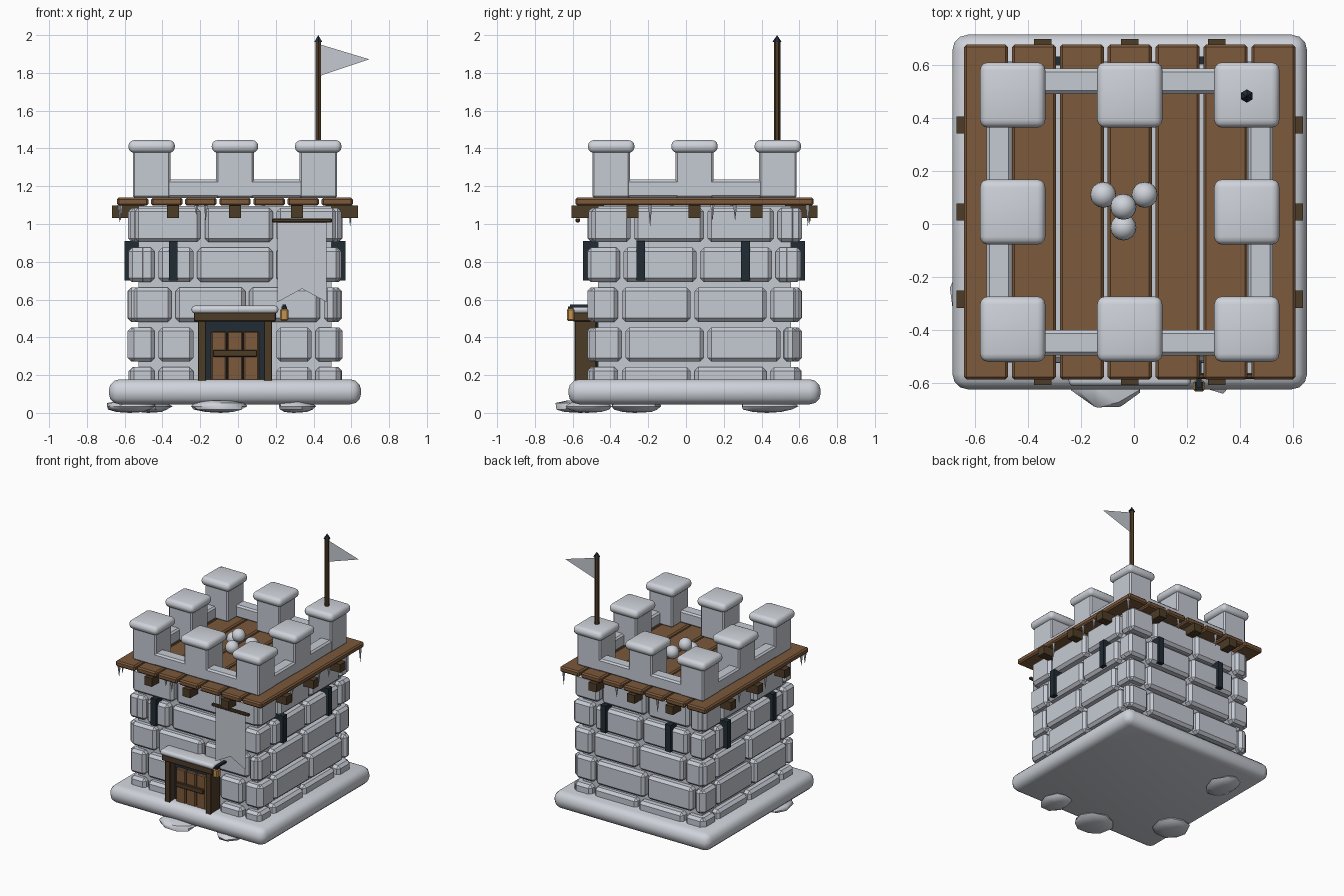
import bpy, bmesh, math, random
from mathutils import Matrix, Vector

random.seed(4)
cube = bpy.data.objects.get("Cube")
if cube:
    bpy.data.objects.remove(cube, do_unlink=True)

CENTRE = Vector((-0.016, 0.045, 0))


def material(name, rgb):
    m = bpy.data.materials.new(name)
    m.use_nodes = True
    m.diffuse_color = (*rgb, 1)
    m.node_tree.nodes["Principled BSDF"].inputs["Base Color"].default_value = (*rgb, 1)
    return m


STONE = material("stone grey", (0.56, 0.59, 0.65))
SNOW = material("snow white", (0.62, 0.65, 0.70))
CLOTH = material("cloth grey", (0.56, 0.59, 0.64))
WOOD = material("plank brown", (0.20, 0.10, 0.043))
BEAM = material("beam dark brown", (0.075, 0.045, 0.02))
IRON = material("iron black", (0.015, 0.025, 0.035))
GOLD = material("lantern gold", (0.55, 0.29, 0.08))


def box(bm, x, y, z, turn=0):
    """Add a box from (low, high) ranges, turned by quarter turns about z."""
    mid = [(a + b) / 2 for a, b in (x, y, z)]
    size = [b - a for a, b in (x, y, z)]
    m = (Matrix.Rotation(turn * math.pi / 2, 4, "Z")
         @ Matrix.Translation(mid) @ Matrix.Diagonal((*size, 1)))
    bmesh.ops.create_cube(bm, size=1, matrix=m)


def finish(name, bm, mat, bevel=0, segments=1, smooth=False):
    if bevel:
        bmesh.ops.bevel(bm, geom=bm.edges[:], offset=bevel, segments=segments,
                        profile=0.5, affect="EDGES", clamp_overlap=True)
    me = bpy.data.meshes.new(name)
    bm.to_mesh(me)
    bm.free()
    me.materials.append(mat)
    ob = bpy.data.objects.new(name, me)
    ob.location = CENTRE
    bpy.context.collection.objects.link(ob)
    if smooth:
        bpy.ops.object.select_all(action="DESELECT")
        ob.select_set(True)
        bpy.context.view_layer.objects.active = ob
        bpy.ops.object.shade_smooth_by_angle(angle=math.radians(45))
    return ob


def boxes(name, mat, items, bevel=0, segments=1, smooth=False):
    bm = bmesh.new()
    for item in items:
        box(bm, *item)
    return finish(name, bm, mat, bevel, segments, smooth)


def span(mid, width):
    return (mid - width / 2, mid + width / 2)


def sheet(name, points, y):
    bm = bmesh.new()
    bm.faces.new([bm.verts.new((x, y, z)) for x, z in points])
    return finish(name, bm, CLOTH)


# Snowy base and the flat drifts under it
boxes("snow_base", SNOW, [(span(0, 1.336), span(0, 1.336), (0.045, 0.178))], 0.058, 3, True)
bm = bmesh.new()
for x, y, rx, ry in [(-0.555, -0.31, 0.13, 0.14), (-0.45, 0.39, 0.11, 0.155),
                     (-0.085, -0.61, 0.15, 0.14), (0.32, -0.56, 0.10, 0.12)]:
    m = Matrix.Translation((x, y, 0.035)) @ Matrix.Diagonal((rx, ry, 0.035, 1))
    made = bmesh.ops.create_uvsphere(bm, u_segments=9, v_segments=6, radius=1, matrix=m)
    for v in made["verts"]:
        v.co.x += random.uniform(-0.012, 0.012)
        v.co.y += random.uniform(-0.012, 0.012)
finish("snow_drifts", bm, SNOW, smooth=True)

# Wall core
boxes("wall_core", STONE, [(span(0, 1.02), span(0, 1.02), (0.1, 1.095))])

# Brick courses: joints along each wall, from the bottom course up
corner = [-0.565, -0.415, -0.21, 0.21, 0.415, 0.565]
front_rows = [corner, corner, [-0.55, -0.325, 0.065, 0.46, 0.55], corner,
              [-0.54, -0.17, 0.21, 0.545]]
side_rows = [[-0.56, -0.395, -0.01, 0.39, 0.56], [-0.555, -0.375, 0.06, 0.465, 0.55],
             [-0.56, -0.395, -0.01, 0.39, 0.555], [-0.57, -0.385, 0.02, 0.42, 0.565],
             [-0.555, -0.33, 0.06, 0.43, 0.545]]
bricks = []
for turn in range(4):
    for row, joints in enumerate(side_rows if turn else front_rows):
        z = 0.06 + 0.211 * row
        for a, b in zip(joints, joints[1:]):
            if turn == 0 and row < 2 and abs(a + b) < 0.1:
                continue  # doorway
            out = 0.56 + random.uniform(-0.008, 0.01)
            bricks.append(((a + 0.01, b - 0.01), (-out, -0.47), (z, z + 0.182), turn))
boxes("wall_bricks", STONE, bricks, 0.02)

# Arrow slits
slits = [(span(-0.327, 0.046), (-0.59, -0.5), (0.70, 0.91), 0)]
for turn in (1, 2, 3):
    slits += [(span(u, 0.046), (-0.585, -0.5), (0.70, 0.91), turn) for u in (-0.285, 0.27)]
boxes("arrow_slits", IRON, slits)

# Roof deck and its support beams
boxes("deck_planks", WOOD,
      [(span(0.1805 * i, 0.166), span(0, 1.262), (1.097, 1.14)) for i in range(-3, 4)], 0.01)
boxes("deck_beams", BEAM,
      [(span(u, 0.065), (-0.652, -0.48), (1.033, 1.097), t)
       for t in range(4) for u in (-0.328, 0, 0.328)])

# Icicles around the deck edge: wall, position, length
bm = bmesh.new()
for turn, u, length in [(0, -0.605, 0.08), (0, -0.205, 0.05), (0, -0.155, 0.08),
                        (1, -0.235, 0.11), (1, 0.095, 0.08), (1, 0.215, 0.08),
                        (1, 0.60, 0.11), (2, -0.15, 0.08), (2, 0.2, 0.1),
                        (3, -0.2, 0.08), (3, 0.12, 0.09), (3, 0.56, 0.08)]:
    m = (Matrix.Rotation(turn * math.pi / 2, 4, "Z")
         @ Matrix.Translation((u, -0.61, 1.1 - length / 2)))
    bmesh.ops.create_cone(bm, cap_ends=True, segments=6, radius1=0.001, radius2=0.012,
                          depth=length, matrix=m)
finish("icicles", bm, SNOW)

# Parapet, merlons and their snow caps
boxes("parapet", STONE,
      [((-0.54, 0.54), (-0.54, -0.445), (1.138, 1.235), t) for t in range(4)], 0.012)
spots = [(x * 0.441, y * 0.441) for x in (-1, 0, 1) for y in (-1, 0, 1) if x or y]
boxes("merlons", STONE,
      [(span(x, 0.2), span(y, 0.2), (1.138, 1.39)) for x, y in spots], 0.01)
boxes("merlon_snow_caps", SNOW,
      [(span(x, 0.246), span(y, 0.246), (1.377, 1.444)) for x, y in spots], 0.03, 3, True)

# Pile of snowballs
bm = bmesh.new()
for x, y, z in [(-0.1, 0.065, 1.187), (0.056, 0.065, 1.187),
                (-0.024, -0.058, 1.187), (-0.024, 0.02, 1.25)]:
    bmesh.ops.create_uvsphere(bm, u_segments=16, v_segments=10, radius=0.049,
                              matrix=Matrix.Translation((x, y, z)))
finish("snowballs", bm, SNOW, smooth=True)

# Door
boxes("door_recess", IRON, [(span(0, 0.32), (-0.575, -0.48), (0.15, 0.49))])
boxes("door_planks", WOOD,
      [(span(0.086 * i, 0.08), (-0.6, -0.57), (0.165, 0.432)) for i in (-1, 0, 1)], 0.006)
boxes("door_bar", BEAM, [(span(0, 0.235), (-0.617, -0.595), (0.297, 0.333))], 0.004)
boxes("door_frame", BEAM,
      [(span(x, 0.044), (-0.635, -0.52), (0.15, 0.49)) for x in (-0.175, 0.175)]
      + [(span(0, 0.434), (-0.645, -0.52), (0.485, 0.532))], 0.004)
boxes("door_snow", SNOW, [(span(0, 0.46), (-0.655, -0.52), (0.527, 0.568))], 0.018, 3, True)

# Lantern on a bracket
boxes("lantern", GOLD, [(span(0.261, 0.044), span(-0.655, 0.042), (0.487, 0.553))], 0.008)
boxes("lantern_bracket", IRON,
      [(span(0.261, 0.02), (-0.66, -0.53), (0.558, 0.574)),
       (span(0.261, 0.03), span(-0.655, 0.03), (0.55, 0.562))])

# Banner on a rod
boxes("banner_rod", BEAM, [(span(0.355, 0.318), span(-0.618, 0.022), (1.008, 1.03))], 0.005)
sheet("banner", [(0.226, 1.01), (0.226, 0.587), (0.355, 0.657), (0.484, 0.587),
                 (0.484, 1.01)], -0.62)

# Flag pole, tip and pennant
for name, mat, r1, r2, low, high in [("flag_pole", BEAM, 0.017, 0.017, 1.42, 1.97),
                                     ("flag_tip", IRON, 0.025, 0, 1.963, 2.0)]:
    bm = bmesh.new()
    bmesh.ops.create_cone(bm, cap_ends=True, segments=6, radius1=r1, radius2=r2,
                          depth=high - low,
                          matrix=Matrix.Translation((0.441, 0.437, (low + high) / 2)))
    finish(name, bm, mat)
sheet("pennant", [(0.452, 1.95), (0.452, 1.785), (0.711, 1.872)], 0.437)
